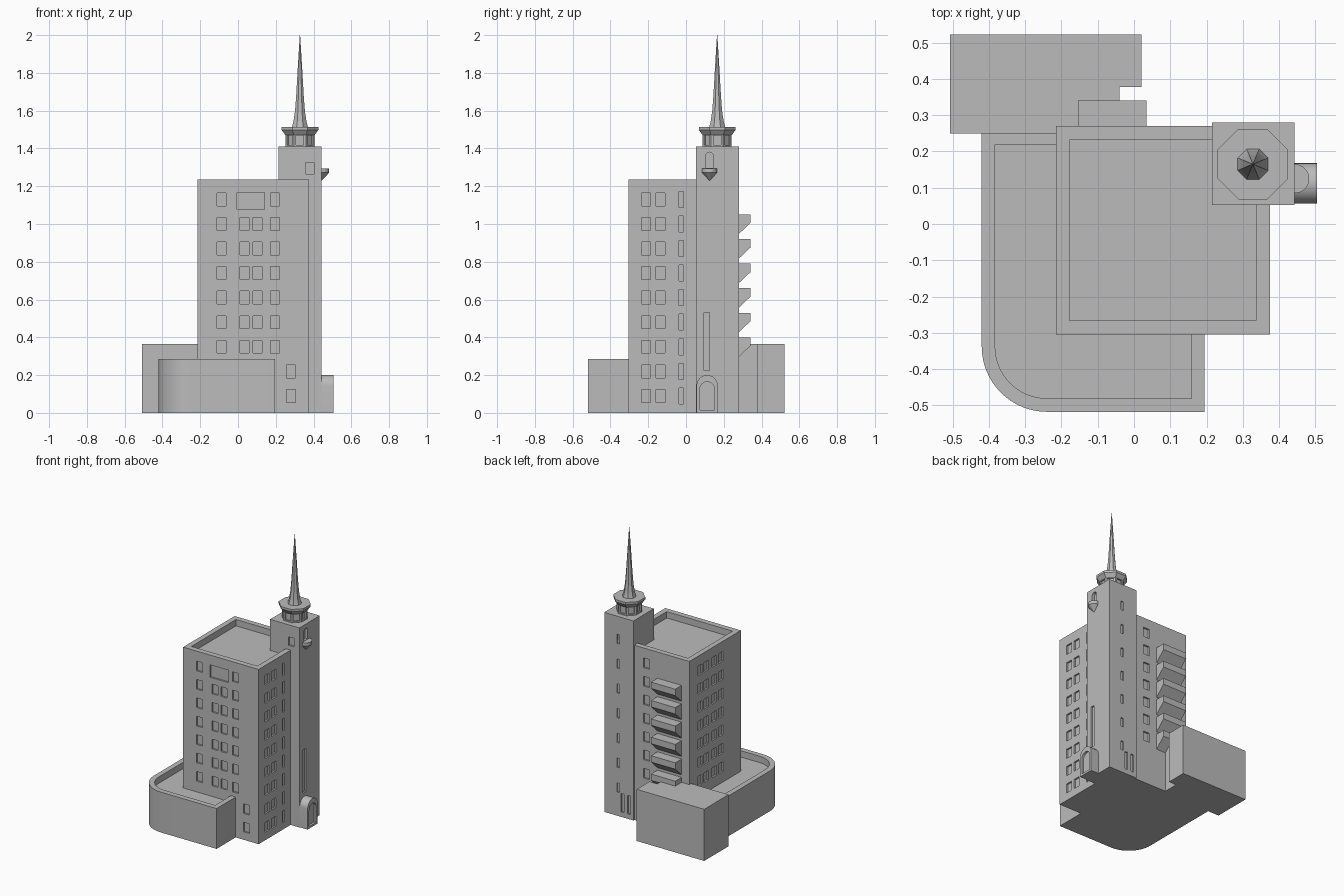
import bpy, bmesh, math
from mathutils import Matrix, Vector

if "Cube" in bpy.data.objects:
    bpy.data.objects.remove(bpy.data.objects["Cube"])

stone = bpy.data.materials.new("grey stone")
stone.diffuse_color = (0.5, 0.5, 0.5, 1)
stone.use_nodes = True
stone.node_tree.nodes["Principled BSDF"].inputs["Base Color"].default_value = stone.diffuse_color


def finish(name, bm, smooth=False):
    bmesh.ops.recalc_face_normals(bm, faces=bm.faces)
    me = bpy.data.meshes.new(name)
    bm.to_mesh(me)
    bm.free()
    me.materials.append(stone)
    ob = bpy.data.objects.new(name, me)
    bpy.context.collection.objects.link(ob)
    if smooth:
        shade(ob)
    return ob


def select(ob):
    bpy.ops.object.select_all(action='DESELECT')
    ob.select_set(True)
    bpy.context.view_layer.objects.active = ob


def shade(ob):
    select(ob)
    bpy.ops.object.shade_smooth_by_angle(angle=math.radians(30))


def add_box(bm, x0, x1, y0, y1, z0, z1):
    m = Matrix.Translation(((x0 + x1) / 2, (y0 + y1) / 2, (z0 + z1) / 2))
    bmesh.ops.create_cube(bm, size=1, matrix=m @ Matrix.Diagonal((x1 - x0, y1 - y0, z1 - z0, 1)))


def add_prism(bm, pts, place, a, b):
    """Extrude a 2D outline from a to b; place(u, v, w) gives the 3D point."""
    lo = [bm.verts.new(place(u, v, a)) for u, v in pts]
    hi = [bm.verts.new(place(u, v, b)) for u, v in pts]
    n = len(pts)
    bm.faces.new(lo)
    bm.faces.new(hi)
    for i in range(n):
        bm.faces.new((lo[i], lo[(i + 1) % n], hi[(i + 1) % n], hi[i]))


def up(u, v, w):
    return (u, v, w)


def along_x(u, v, w):
    return (w, u, v)


def lathe(bm, profile, cx, cy, n=8):
    """Faceted turned solid with flat sides facing the axes."""
    rings = []
    for r, z in profile:
        r /= math.cos(math.pi / n)
        rings.append([bm.verts.new((cx + r * math.cos((i + .5) * math.tau / n),
                                    cy + r * math.sin((i + .5) * math.tau / n), z)) for i in range(n)])
    bm.faces.new(rings[0])
    bm.faces.new(rings[-1])
    for a, b in zip(rings, rings[1:]):
        for i in range(n):
            j = (i + 1) % n
            bm.faces.new((a[i], a[j], b[j], b[i]))


def arch(c, half, z0, top, n=12):
    """Round-headed outline."""
    return [(c - half, z0), (c + half, z0)] + [
        (c + half * math.cos(math.pi * i / n), top - half + half * math.sin(math.pi * i / n))
        for i in range(n + 1)]


def cut(ob, bm):
    """Carve the cutter mesh out of the object."""
    cutter = finish("cutter", bm)
    cutter.hide_render = True
    mod = ob.modifiers.new("cut", 'BOOLEAN')
    mod.operation, mod.solver, mod.object = 'DIFFERENCE', 'EXACT', cutter
    select(ob)
    bpy.ops.object.modifier_apply(modifier=mod.name)
    bpy.data.objects.remove(cutter)


D = 0.012  # window depth


def opening(bm, axis, wall, c, z, w, h):
    """Box cutter through the wall plane at axis position 'wall'."""
    s = (c - w / 2, c + w / 2)
    t = (wall - D, wall + D)
    x, y = (t, s) if axis == 'x' else (s, t)
    add_box(bm, *x, *y, z - h / 2, z + h / 2)


# Main block with roof parapet
X0, X1, Y0, Y1 = -0.215, 0.375, -0.305, 0.27
bm = bmesh.new()
add_box(bm, X0, X1, Y0, Y1, 0, 1.235)
main = finish("main_block", bm)
c = bmesh.new()
add_box(c, -0.178, 0.337, -0.266, 0.232, 1.19, 1.3)
rows = [1.13 - 0.13 * i for i in range(9)]
W, H = 0.048, 0.068
for i, z in enumerate(rows):
    for y in (-0.212, -0.135):                      # right windows
        opening(c, 'x', X1, y, z, W, H)
    opening(c, 'x', X1, -0.025, z, 0.022, 0.085)
    if i > 6:                                       # low front windows
        opening(c, 'y', Y0, 0.28, z, W, H)
        continue
    for x in (-0.088, 0.195) + ((0.035, 0.103) if i else ()):
        opening(c, 'y', Y0, x, z, W, H)
    for y in (0.15, 0.08, -0.01, -0.08):            # left windows
        opening(c, 'x', X0, y, z, W, H)
    opening(c, 'y', Y1, 0.12, z, W, H)              # back windows
opening(c, 'y', Y0, 0.067, 1.122, 0.145, 0.088)     # wide top window
cut(main, c)

# Corner tower
TX, TY0, TY1 = 0.443, 0.052, 0.28
bm = bmesh.new()
add_box(bm, 0.215, TX, TY0, TY1, 0, 1.41)
tower = finish("corner_tower", bm)
c = bmesh.new()
opening(c, 'y', TY0, 0.38, 1.295, 0.044, 0.06)
opening(c, 'x', TX, 0.11, 0.378, 0.03, 0.305)
for i in range(7):
    opening(c, 'y', TY1, 0.335, 1.25 - 0.175 * i, 0.02, 0.065)
for x in (0.3, 0.25):
    opening(c, 'y', TY1, x, 0.1, 0.022, 0.13)
add_prism(c, arch(0.125, 0.021, 1.297, 1.38), along_x, TX - 0.02, TX + 0.02)
cut(tower, c)

# Half-cone corbel under the niche
bm = bmesh.new()
lathe(bm, [(0.001, 1.23), (0.04, 1.272), (0.04, 1.295)], TX, 0.125, 24)
finish("niche_corbel", bm, True)

# Arched entrance porch with recessed doorway
bm = bmesh.new()
add_prism(bm, arch(0.112, 0.056, 0, 0.2, 16), along_x, TX - 0.03, 0.505)
porch = finish("entrance_porch", bm)
c = bmesh.new()
add_prism(c, arch(0.112, 0.038, 0.015, 0.165), along_x, 0.49, 0.53)
cut(porch, c)
shade(porch)

# Octagonal lantern, cornice and spire
CX, CY = 0.328, 0.165
bm = bmesh.new()
lathe(bm, [(0.077, 1.40), (0.077, 1.478)], CX, CY)
lantern = finish("lantern", bm)
c = bmesh.new()
for i in range(8):
    m = Matrix.Translation((CX, CY, 1.443)) @ Matrix.Rotation(i * math.pi / 4, 4, 'Z')
    m = m @ Matrix.Translation((0.077, 0, 0)) @ Matrix.Diagonal((0.02, 0.04, 0.05, 1))
    bmesh.ops.create_cube(c, size=1, matrix=m)
cut(lantern, c)
bm = bmesh.new()
lathe(bm, [(0.077, 1.47), (0.097, 1.498), (0.097, 1.514)], CX, CY)
finish("lantern_cornice", bm)
bm = bmesh.new()
lathe(bm, [(0.043, 1.51), (0.034, 1.545), (0.026, 1.6), (0.02, 1.68), (0.012, 1.82), (0.001, 2.0)], CX, CY)
finish("spire", bm)


# Round-cornered podium with a rim
def podium_outline(inset):
    r, x, y = 0.18 - inset, -0.42 + 0.18, -0.518 + 0.18
    curve = [(x + r * math.cos(a), y + r * math.sin(a))
             for a in (math.pi + i * math.pi / 32 for i in range(17))]
    return curve + [(0.195 - inset, -0.518 + inset), (0.195 - inset, 0.258 - inset), (-0.42 + inset, 0.256 - inset)]


bm = bmesh.new()
add_prism(bm, podium_outline(0), up, 0, 0.285)
podium = finish("podium", bm)
c = bmesh.new()
add_prism(c, podium_outline(0.037), up, 0.24, 0.4)
cut(podium, c)
shade(podium)

# Rear annex with a notched corner
bm = bmesh.new()
add_prism(bm, [(-0.508, 0.25), (-0.04, 0.25), (-0.04, 0.378), (0.02, 0.378), (0.02, 0.522), (-0.508, 0.522)],
          up, 0, 0.365)
finish("rear_annex", bm)

# Stacked wedge balconies on the back
for i in range(6):
    z = 1.05 - 0.13 * i
    bm = bmesh.new()
    add_prism(bm, [(0.26, z), (0.341, z), (0.341, z - 0.045), (0.27, z - 0.112), (0.26, z - 0.112)],
              along_x, -0.155, 0.035)
    finish("balcony_%d" % (i + 1), bm)
